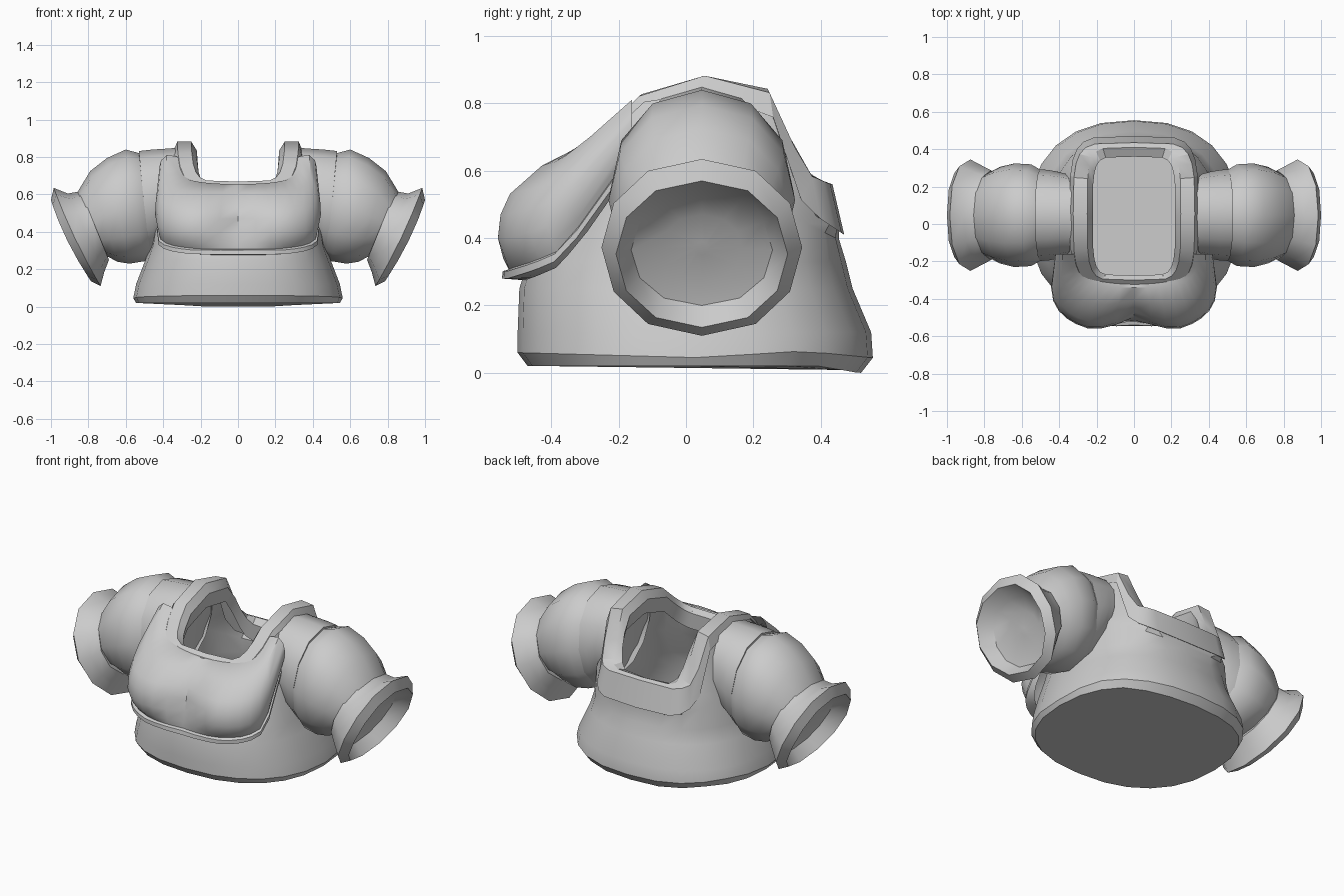
import bpy, math

if "Cube" in bpy.data.objects:
    bpy.data.objects.remove(bpy.data.objects["Cube"])

mat = bpy.data.materials.new("light grey cloth")
mat.diffuse_color = (0.6, 0.6, 0.6, 1)
mat.use_nodes = True
mat.node_tree.nodes["Principled BSDF"].inputs["Base Color"].default_value = mat.diffuse_color


def interp(prof, y):
    """Height along a (y, z) profile."""
    if y <= prof[0][0]:
        return prof[0][1]
    for (a, za), (b, zb) in zip(prof, prof[1:]):
        if y <= b:
            return za + (zb - za) * (y - a) / (b - a)
    return prof[-1][1]


def loft(name, rings, closed=True, cap_start=False, cap_end=False, angle=32):
    n = len(rings[0])
    verts = [p for r in rings for p in r]
    faces = []
    for i in range(len(rings) - 1):
        for j in range(n if closed else n - 1):
            k = (j + 1) % n
            faces.append((i * n + j, i * n + k, (i + 1) * n + k, (i + 1) * n + j))
    if cap_start:
        faces.append(tuple(reversed(range(n))))
    if cap_end:
        faces.append(tuple(range((len(rings) - 1) * n, len(rings) * n)))
    me = bpy.data.meshes.new(name)
    me.from_pydata(verts, [], faces)
    me.materials.append(mat)
    ob = bpy.data.objects.new(name, me)
    bpy.context.collection.objects.link(ob)
    bpy.ops.object.select_all(action='DESELECT')
    ob.select_set(True)
    bpy.context.view_layer.objects.active = ob
    bpy.ops.object.shade_smooth_by_angle(angle=math.radians(angle))
    return ob


def spow(v, p):
    return math.copysign(abs(v) ** p, v)


def body_ring(w, yf, yb, px, py, prof, n=24):
    """Rounded-square ring whose height follows a profile along y."""
    pts = []
    for i in range(n):
        t = 2 * math.pi * i / n
        y = (yf + yb) / 2 + (yb - yf) / 2 * spow(math.sin(t), py)
        pts.append((w * spow(math.cos(t), px), y, interp(prof, y)))
    return pts


def flat(z):
    return [(-1, z), (1, z)]


# Bodice: flared skirt of the top, closed below, rising to the collar
collar_low = [(-.36, .56), (-.14, .80), (.04, .84), (.25, .785), (.35, .49), (.47, .41)]
collar_top = [(-.32, .65), (-.13, .83), (.04, .885), (.24, .85), (.36, .59), (.43, .56)]
loft("bodice", [
    body_ring(.545, -.47, .52, .85, .85, [(-.47, .02), (.40, .02), (.51, 0)]),
    body_ring(.56, -.50, .555, .85, .85, [(-.5, .06), (.04, .045), (.35, .065), (.55, .045)]),
    body_ring(.545, -.50, .55, .85, .85, flat(.12)),
    body_ring(.495, -.495, .495, .85, .85, flat(.25)),
    body_ring(.465, -.47, .475, .82, .82, flat(.33)),
    body_ring(.43, -.38, .455, .70, .75, [(-.38, .46), (.05, .60), (.455, .395)]),
    body_ring(.33, -.33, .455, .35, .55, collar_low),
], cap_start=True)

# Collar: thick square neckline band with raised shoulder straps
inner = [(y, z - .05) for y, z in collar_top]
deep = [(y, z - .14) for y, z in collar_top]
loft("collar", [
    body_ring(.33, -.33, .455, .35, .55, collar_low),
    body_ring(.345, -.335, .47, .35, .55, collar_low),
    body_ring(.325, -.325, .435, .33, .50, collar_top),
    body_ring(.25, -.30, .41, .30, .47, collar_top),
    body_ring(.22, -.275, .36, .28, .45, inner),
    body_ring(.24, -.28, .37, .28, .45, deep),
])

# Bust panel: two soft lobes with a lipped lower edge curving up to the straps
rise = [(-.53, 0), (-.45, .025), (-.38, .055), (-.30, .15), (-.16, .35)]
# rows: z, half width, front y, cleft depth, share of the side rise
rows = [(.275, .435, -.48, .00, 1), (.28, .455, -.555, .01, 1),
        (.302, .455, -.555, .015, 1), (.307, .445, -.54, .02, 1),
        (.34, .452, -.565, .05, .95), (.40, .462, -.588, .09, .87),
        (.47, .458, -.58, .095, .8), (.53, .445, -.55, .08, .72),
        (.61, .405, -.45, .04, .62), (.655, .345, -.34, .00, .6),
        (.645, .25, -.29, .00, .6)]
bust = []
for z, w, yf, cleft, share in rows:
    row = []
    for i in range(19):
        t = (i - 9) / 9
        a = t * math.pi / 2
        c = max(0, math.cos(a)) ** .5 if abs(t) < 1 else 0
        y = -.16 + (yf + .16) * c
        lift = share * (interp(rise, y) - interp(rise, yf))
        x = w * spow(math.sin(a), .9) * (1 - .3 * lift)
        y += cleft * max(0, 1 - abs(x) / .24) ** 1.3
        row.append((x, y, z + lift))
    bust.append(row)
loft("bust_panel", bust, closed=False, angle=40)


def sleeve_ring(s, xt, zt, xb, zb, hy, bulge=0, n=12, yc=.047):
    """Tilted oval ring given by its top and bottom points."""
    pts = []
    for i in range(n):
        t = 2 * math.pi * i / n
        c = (1 + math.cos(t)) / 2
        pts.append((s * (xb + (xt - xb) * c + bulge * math.sin(t) ** 2),
                    yc + s * hy * spow(math.sin(t), .9), zb + (zt - zb) * c))
    return pts


# Sleeves: shoulder cap, puff and flared cuff with a shallow hollow
parts = {
    "shoulder_cap": [(.32, .85, .40, .34, .22), (.38, .845, .43, .31, .232),
                     (.46, .84, .455, .28, .242), (.53, .832, .475, .265, .245),
                     (.53, .81, .475, .28, .225)],
    "puff_sleeve": [(.525, .82, .465, .27, .24), (.60, .84, .50, .243, .272),
                    (.70, .795, .58, .23, .277), (.79, .725, .645, .24, .258),
                    (.86, .61, .70, .27, .225)],
    "cuff": [(.85, .60, .70, .28, .215), (.84, .617, .69, .25, .24),
             (.91, .605, .715, .185, .265), (.985, .635, .735, .11, .298, .015),
             (1.0, .57, .785, .135, .255, .02), (.92, .53, .74, .20, .21),
             (.86, .47, .76, .27, .12), (.825, .39, .805, .35, .02)],
}
for s, side in ((1, "right"), (-1, "left")):
    for name, rings in parts.items():
        loft(f"{side}_{name}", [sleeve_ring(s, *r) for r in rings],
             cap_end=(name == "cuff"), angle=34 if name == "cuff" else 48)
